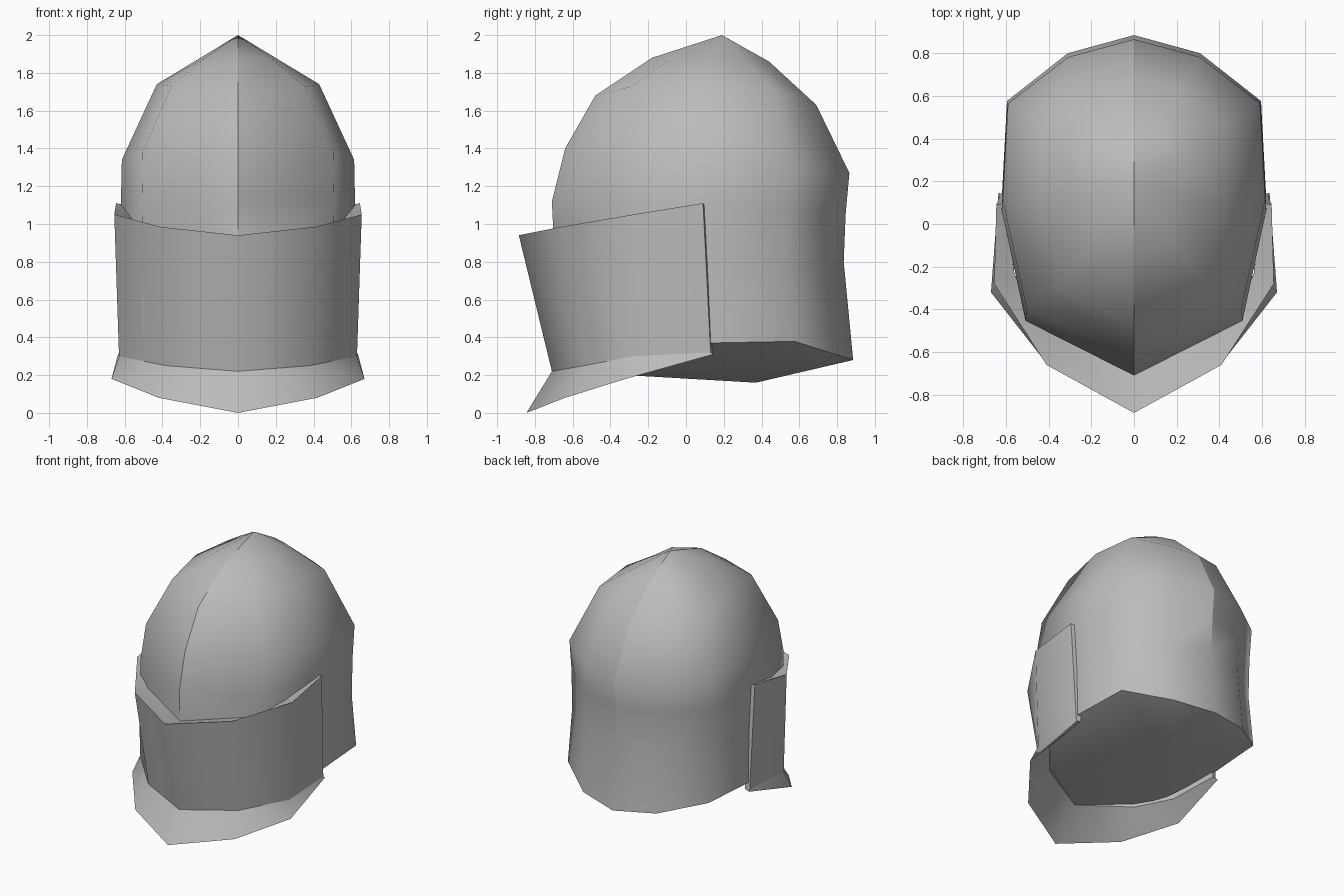
import bpy
import bmesh

cube = bpy.data.objects.get("Cube")
if cube:
    bpy.data.objects.remove(cube, do_unlink=True)

# One plain steel colour
STEEL = (0.5, 0.5, 0.5, 1.0)
steel = bpy.data.materials.new("steel grey")
steel.use_nodes = True
steel.diffuse_color = STEEL
for node in steel.node_tree.nodes:
    if node.type == 'BSDF_PRINCIPLED':
        node.inputs["Base Color"].default_value = STEEL
        node.inputs["Roughness"].default_value = 0.6


def finish(name, bm):
    """Turn a bmesh into a smooth shaded steel object."""
    bmesh.ops.recalc_face_normals(bm, faces=bm.faces[:])
    for face in bm.faces:
        face.smooth = True
    mesh = bpy.data.meshes.new(name)
    bm.to_mesh(mesh)
    bm.free()
    mesh.materials.append(steel)
    obj = bpy.data.objects.new(name, mesh)
    bpy.context.collection.objects.link(obj)
    return obj


def mirrored(points):
    """Extend half a row, starting on the centre line, to the other side."""
    other = [(-x, y, z) for x, y, z in points if x > 0.001]
    return other[::-1] + list(points)


def skin(bm, row_a, row_b, closed):
    count = len(row_a)
    for i in range(count if closed else count - 1):
        j = (i + 1) % count
        bm.faces.new((row_a[i], row_a[j], row_b[j], row_b[i]))


def sharpen(bm, row, closed):
    for i in range(len(row) if closed else len(row) - 1):
        edge = bm.edges.get((row[i], row[(i + 1) % len(row)]))
        if edge:
            edge.smooth = False


def build_shell():
    # Half plan: width share and position from front to back
    plan = [(0, 0), (0.82, 0.165), (1, 0.5), (0.96, 0.8), (0.5, 0.945), (0, 1)]
    # Rings: front y, front z, back y, back z, half width, side z
    rings = [
        (-0.66, 0.22, 0.885, 0.28, 0.62, 0.37),
        (-0.69, 0.7, 0.835, 0.8, 0.615, 0.75),
        (-0.71, 1.12, 0.845, 1.05, 0.62, 1.1),
        (-0.64, 1.4, 0.865, 1.27, 0.615, 1.34),
        (-0.48, 1.68, 0.69, 1.63, 0.43, 1.74),
        (-0.18, 1.88, 0.44, 1.86, 0.215, 1.87),
    ]
    bm = bmesh.new()
    rows = []
    for front_y, front_z, back_y, back_z, width, side_z in rings:
        bulge = side_z - (front_z + back_z) / 2
        half = [(width * w, front_y + (back_y - front_y) * t,
                 front_z + (back_z - front_z) * t + bulge * w * w)
                for w, t in plan]
        other = [(-x, y, z) for x, y, z in half[-2:0:-1]]
        rows.append([bm.verts.new(p) for p in half + other])
    for lower, upper in zip(rows, rows[1:]):
        skin(bm, lower, upper, True)

    # Crown peak and shallow closed underside
    for row, tip in ((rows[-1], (0, 0.19, 2.0)), (rows[0], (0, 0.37, 0.16))):
        centre = bm.verts.new(tip)
        for i, vert in enumerate(row):
            bm.faces.new((vert, row[(i + 1) % len(row)], centre))

    # Crisp rim and crest
    sharpen(bm, rows[0], True)
    for edge in bm.edges:
        a, b = (v.co for v in edge.verts)
        on_crest = abs(a.x) + abs(b.x) < 0.001
        if on_crest and max(a.z, b.z) > 1 and min(a.z, b.z) > 0.6:
            edge.smooth = False
    finish("helmet_shell", bm)


def build_visor():
    # Section rows from the centre line to the side end
    inner_top = [(0, -0.69, 0.89), (0.41, -0.48, 0.95),
                 (0.56, -0.24, 1.02), (0.6, 0.1, 1.1)]
    outer_top = [(0, -0.885, 0.94), (0.41, -0.66, 0.985),
                 (0.655, -0.28, 1.05), (0.645, 0.09, 1.11)]
    outer_low = [(0, -0.71, 0.22), (0.38, -0.54, 0.25),
                 (0.63, -0.28, 0.3), (0.63, 0.13, 0.32)]
    flare_lip = [(0, -0.845, 0), (0.42, -0.64, 0.08),
                 (0.67, -0.32, 0.18), (0.635, 0.145, 0.31)]
    inner_low = [(0, -0.64, 0.22), (0.38, -0.45, 0.26),
                 (0.56, -0.24, 0.3), (0.595, 0.14, 0.32)]
    bm = bmesh.new()
    rows = [[bm.verts.new(p) for p in mirrored(half)]
            for half in (inner_top, outer_top, outer_low, flare_lip, inner_low)]
    for row, following in zip(rows, rows[1:] + rows[:1]):
        skin(bm, row, following, False)
    for row in rows:
        sharpen(bm, row, False)
    # Close both ends
    for end in (0, -1):
        loop = [row[end] for row in rows]
        bm.faces.new(loop)
        sharpen(bm, loop, True)
    finish("visor_band", bm)


build_shell()
build_visor()
